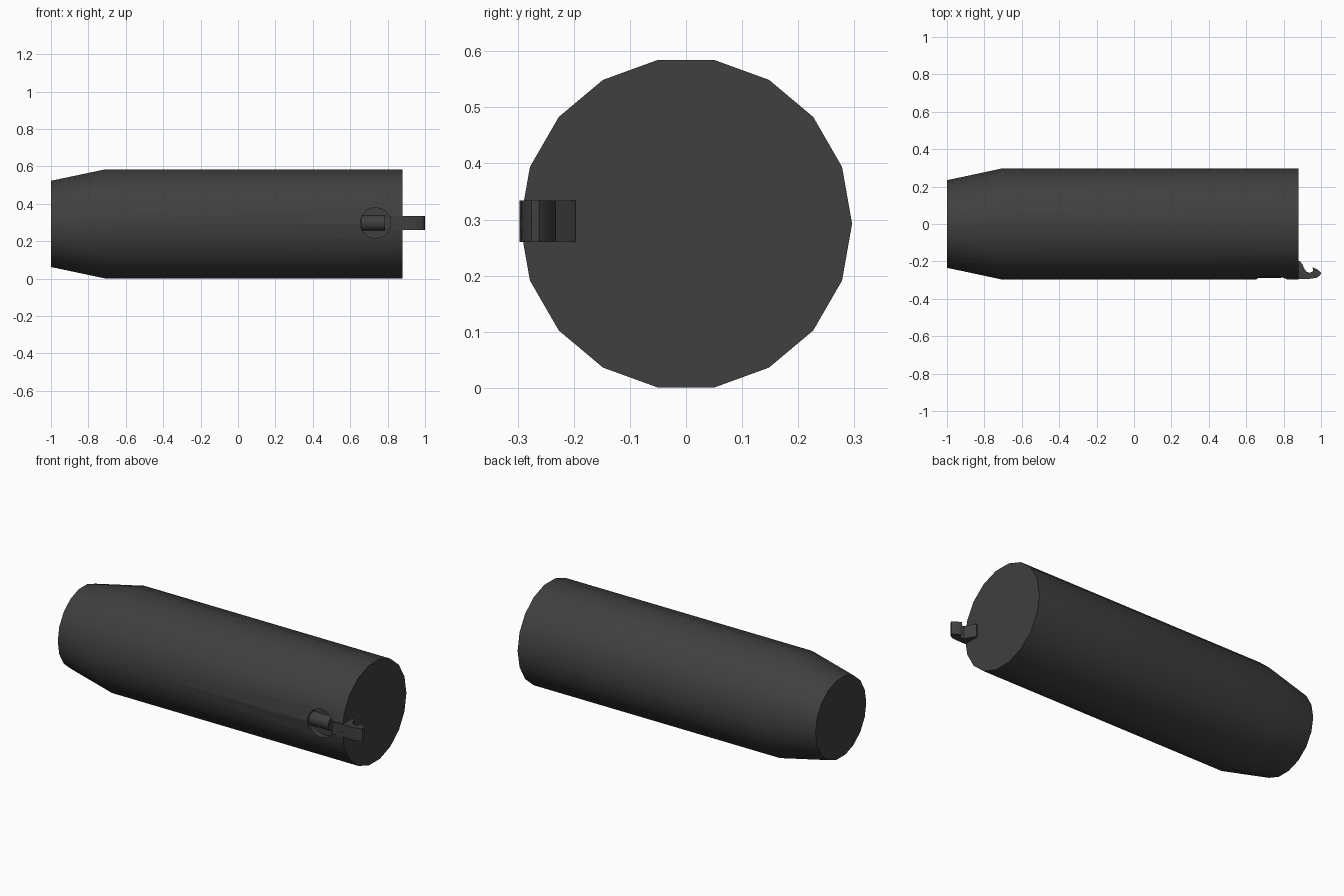
import bpy, bmesh, math
from mathutils import Matrix, Vector

cube = bpy.data.objects.get("Cube")
if cube:
    bpy.data.objects.remove(cube, do_unlink=True)

MID_Z = 0.2925
LATCH_Z = 0.297

metal = bpy.data.materials.new("dark_grey_metal")
metal.use_nodes = True
grey = (0.05, 0.05, 0.05, 1)
metal.diffuse_color = grey
metal.node_tree.nodes["Principled BSDF"].inputs["Base Color"].default_value = grey


def make(name, bm):
    bmesh.ops.recalc_face_normals(bm, faces=bm.faces)
    mesh = bpy.data.meshes.new(name)
    bm.to_mesh(mesh)
    bm.free()
    mesh.materials.append(metal)
    obj = bpy.data.objects.new(name, mesh)
    bpy.context.collection.objects.link(obj)
    return obj


def smooth(obj):
    bpy.ops.object.select_all(action='DESELECT')
    obj.select_set(True)
    bpy.context.view_layer.objects.active = obj
    bpy.ops.object.shade_smooth_by_angle(angle=math.radians(30))


def lathe_x(name, profile, sides, centre):
    """Closed solid of rings along x; profile holds (x, radius)."""
    bm = bmesh.new()
    rings = []
    for x, r in profile:
        angles = [2 * math.pi * i / sides for i in range(sides)]
        rings.append([bm.verts.new((x, centre[0] + r * math.cos(a),
                                    centre[1] + r * math.sin(a))) for a in angles])
    for a, b in zip(rings, rings[1:]):
        for i in range(sides):
            j = (i + 1) % sides
            bm.faces.new((a[i], a[j], b[j], b[i]))
    bm.faces.new(rings[0])
    bm.faces.new(rings[-1])
    return make(name, bm)


def extrude_z(name, outline, z0, z1):
    """Outline in the xy plane raised between two heights."""
    bm = bmesh.new()
    base = bm.faces.new([bm.verts.new((x, y, z0)) for x, y in outline])
    top = bmesh.ops.extrude_face_region(bm, geom=[base])["geom"]
    verts = [g for g in top if isinstance(g, bmesh.types.BMVert)]
    bmesh.ops.translate(bm, verts=verts, vec=Vector((0, 0, z1 - z0)))
    return make(name, bm)


# Tapered tube body
body = lathe_x("tube_body", [(-1, 0.234), (-0.71, 0.296), (0.88, 0.296)],
               18, (0, MID_Z))

# Round finger recess cut in the front side
bm = bmesh.new()
bmesh.ops.create_cone(bm, cap_ends=True, segments=32, radius1=0.081, radius2=0.081,
                      depth=0.1, matrix=Matrix.Translation((0.735, -0.3, LATCH_Z))
                      @ Matrix.Rotation(math.pi / 2, 4, 'X'))
cutter = make("recess_cutter", bm)
cutter.hide_render = True
cut = body.modifiers.new("recess", 'BOOLEAN')
cut.operation = 'DIFFERENCE'
cut.solver = 'EXACT'
cut.object = cutter
bpy.context.view_layer.objects.active = body
bpy.ops.object.modifier_apply(modifier=cut.name)
bpy.data.objects.remove(cutter, do_unlink=True)
smooth(body)

# Rounded thumb lever in the recess
lever = lathe_x("latch_lever", [(0.66, 0.041), (0.785, 0.041)], 20, (-0.249, LATCH_Z))
smooth(lever)

# Hooked latch reaching past the end face
hook_outline = [(0.815, -0.297), (0.88, -0.293), (0.94, -0.293), (0.975, -0.288),
                (0.995, -0.275), (1.0, -0.262), (0.985, -0.245), (0.955, -0.232),
                (0.958, -0.252), (0.94, -0.261), (0.922, -0.255), (0.91, -0.238),
                (0.9, -0.215), (0.885, -0.197), (0.87, -0.197), (0.87, -0.26),
                (0.815, -0.26)]
hook = extrude_z("latch_hook", hook_outline, 0.26, 0.334)
smooth(hook)
